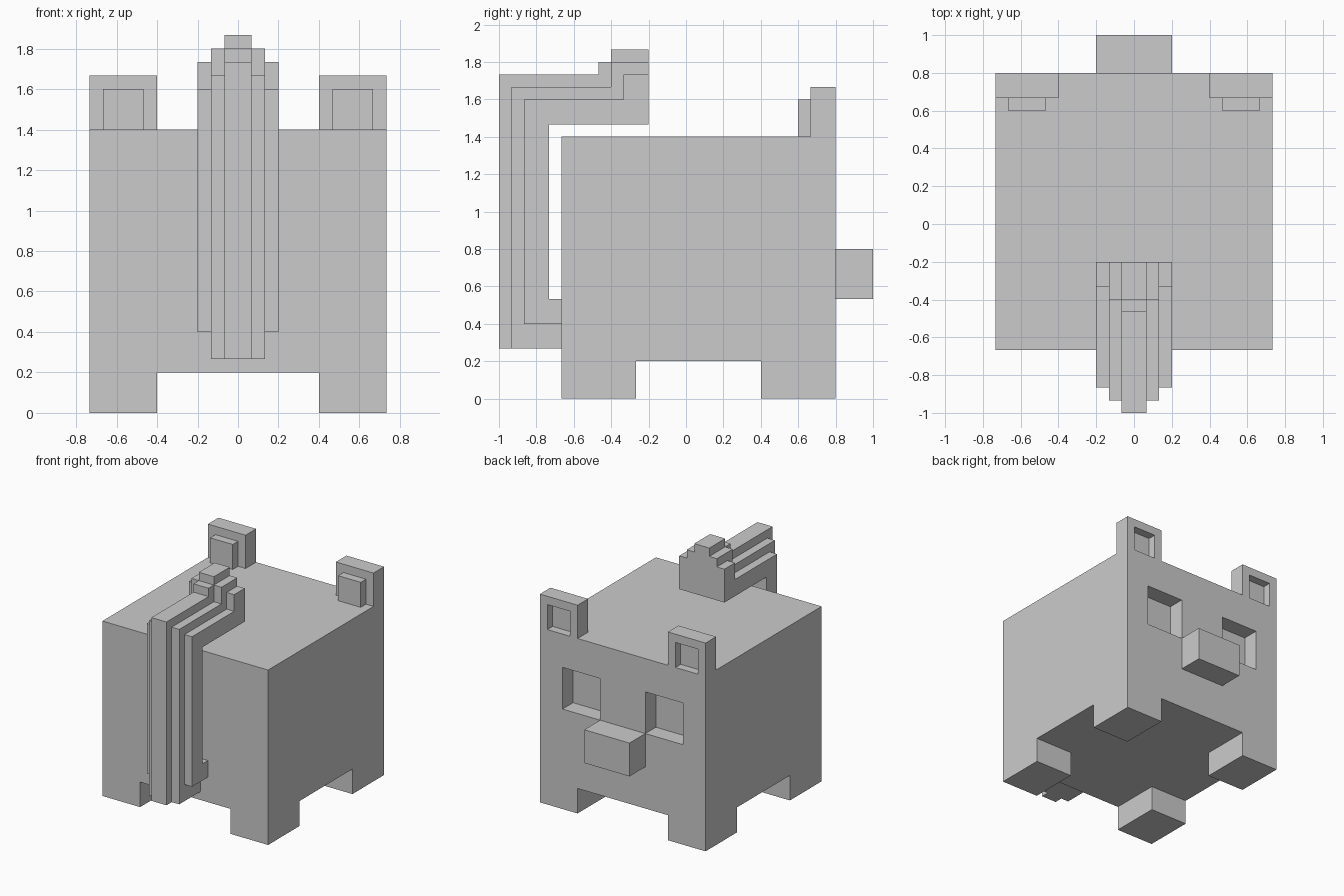
import bpy, bmesh

if "Cube" in bpy.data.objects:
    bpy.data.objects.remove(bpy.data.objects["Cube"])

U = 1 / 15  # the model sits on a grid of 1/15 unit


def new_object(name, bm):
    bmesh.ops.recalc_face_normals(bm, faces=bm.faces)
    mesh = bpy.data.meshes.new(name)
    bm.to_mesh(mesh)
    bm.free()
    ob = bpy.data.objects.new(name, mesh)
    bpy.context.collection.objects.link(ob)
    return ob


def box(name, x, y, z):
    """Box from (min, max) ranges in grid units."""
    bm = bmesh.new()
    bmesh.ops.create_cube(bm, size=1)
    for v in bm.verts:
        v.co = [r[0 if c < 0 else 1] * U for c, r in zip(v.co, (x, y, z))]
    return new_object(name, bm)


def strip(name, x, profile):
    """Side profile (y, z) extruded across an x range."""
    bm = bmesh.new()
    face = bm.faces.new([bm.verts.new((x[0] * U, y * U, z * U)) for y, z in profile])
    ext = bmesh.ops.extrude_face_region(bm, geom=[face])["geom"]
    verts = [g for g in ext if isinstance(g, bmesh.types.BMVert)]
    bmesh.ops.translate(bm, verts=verts, vec=((x[1] - x[0]) * U, 0, 0))
    return new_object(name, bm)


def cut(target, cutter):
    mod = target.modifiers.new("recess", "BOOLEAN")
    mod.operation = "DIFFERENCE"
    mod.solver = "EXACT"
    mod.object = cutter
    cutter.hide_render = True
    cutter.display_type = "WIRE"
    cutter.hide_set(True)


def sides(lo, hi):
    """The same x range on the left and on the right."""
    return (("left", (-hi, -lo)), ("right", (lo, hi)))


# Body and snout
body = box("body", (-11, 11), (-10, 12), (3, 21))
box("snout", (-3, 3), (12, 15), (8, 12))

# Eye sockets
for side, x in sides(3, 8):
    cut(body, box(f"eye_cutter_{side}", x, (10, 13), (12, 17)))

# Legs
for side, x in sides(6, 11):
    box(f"front_leg_{side}", x, (-10, -4), (0, 3))
    box(f"back_leg_{side}", x, (6, 12), (0, 3))

# Ears, each with a recess and a raised pad on the other side
for side, x in sides(6, 11):
    ear = box(f"ear_{side}", x, (10, 12), (21, 25))
    inner = (x[0] + 1, x[1] - 1)
    cut(ear, box(f"ear_cutter_{side}", inner, (11, 13), (20, 24)))
    box(f"ear_pad_{side}", inner, (9, 10), (21, 24))

# Tail: stepped strips curling up and over the body
inside = [(-3, 22), (-11, 22), (-11, 8), (-10, 8)]
strip("tail_middle", (-1, 1), inside + [
    (-10, 4), (-15, 4), (-15, 26), (-7, 26), (-7, 27), (-6, 27), (-6, 28), (-3, 28)])
for side, x in sides(1, 2):
    strip(f"tail_inner_{side}", x, inside + [
        (-10, 4), (-14, 4), (-14, 25), (-6, 25), (-6, 27), (-3, 27)])
for side, x in sides(2, 3):
    strip(f"tail_outer_{side}", x, inside + [
        (-10, 6), (-13, 6), (-13, 24), (-5, 24), (-5, 26), (-3, 26)])
